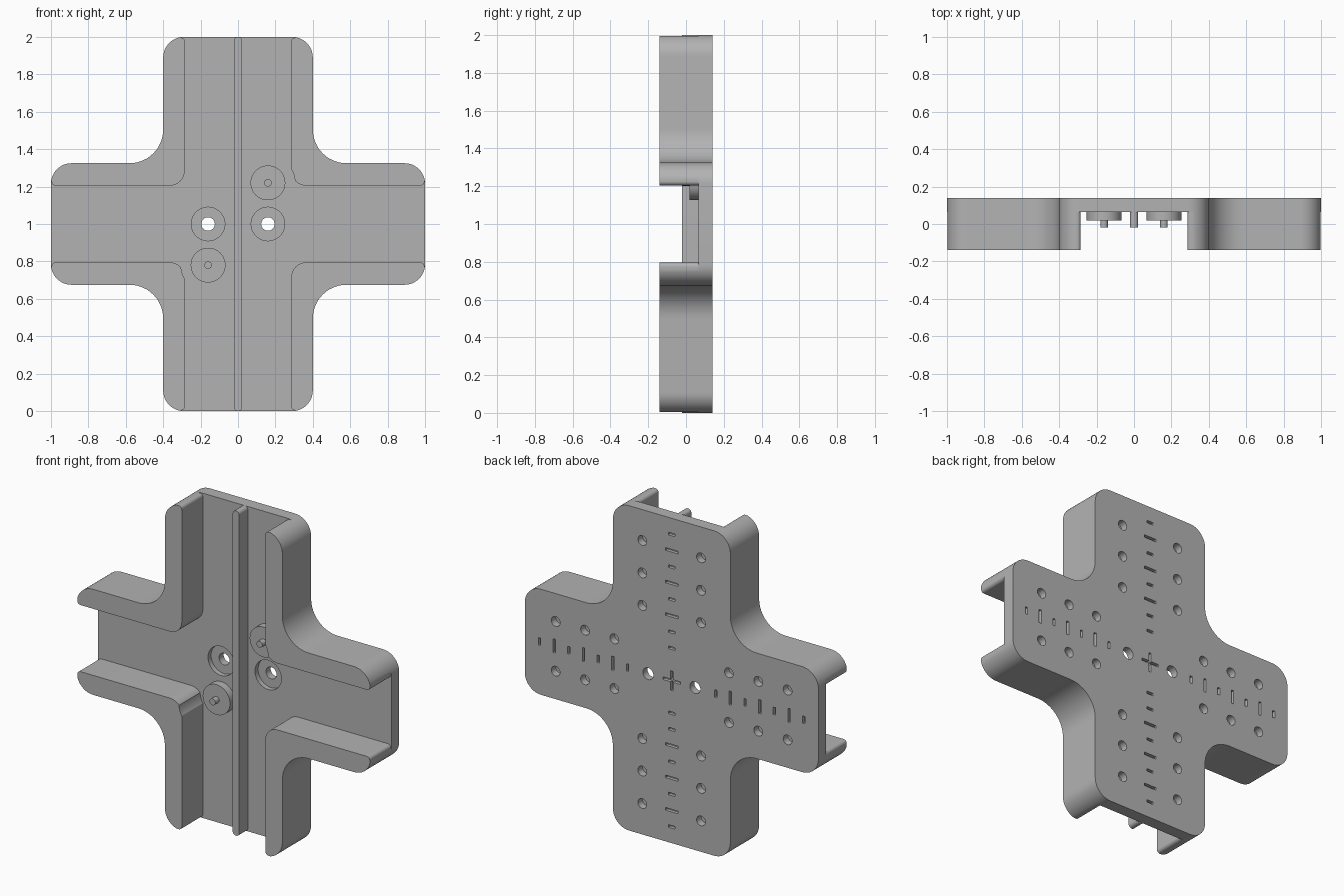
import bpy, bmesh, math
from mathutils import Vector

cube = bpy.data.objects.get("Cube")
if cube:
    bpy.data.objects.remove(cube, do_unlink=True)

FRONT, FLOOR, BACK = -0.14, 0.065, 0.14

grey = bpy.data.materials.new("plain grey")
grey.use_nodes = True
grey.diffuse_color = (0.45, 0.45, 0.45, 1)
grey.node_tree.nodes["Principled BSDF"].inputs["Base Color"].default_value = (0.45, 0.45, 0.45, 1)


def fillet(points, steps=12):
    """Round each (x, z, radius) corner of a closed outline."""
    out = []
    for i, (x, z, r) in enumerate(points):
        p = Vector((x, z))
        if r == 0:
            out.append(p)
            continue
        a = (Vector(points[i - 1][:2]) - p).normalized()
        b = (Vector(points[(i + 1) % len(points)][:2]) - p).normalized()
        half = a.angle(b) / 2
        centre = p + (a + b).normalized() * r / math.sin(half)
        start = p + a * r / math.tan(half) - centre
        end = p + b * r / math.tan(half) - centre
        sweep = start.angle_signed(end)
        for k in range(steps + 1):
            t = -sweep * k / steps
            out.append(centre + Vector((start.x * math.cos(t) - start.y * math.sin(t),
                                        start.x * math.sin(t) + start.y * math.cos(t))))
    return out


def four_way(quarter):
    """Mirror a quarter outline into all four quadrants."""
    out = []
    for sx, sz in ((1, 1), (-1, 1), (-1, -1), (1, -1)):
        part = [(x * sx, z * sz, r) for x, z, r in quarter]
        out += part if sx * sz > 0 else part[::-1]
    return fillet(out)


def circle(x, z, r, n=32):
    return [Vector((x + r * math.cos(math.tau * i / n), z + r * math.sin(math.tau * i / n)))
            for i in range(n)]


def bar(x, z, w, h, r=0.0):
    return fillet([(x + sx * w / 2, z + sz * h / 2, r)
                   for sx, sz in ((1, 1), (-1, 1), (-1, -1), (1, -1))])


def prisms(name, outlines, y0, y1):
    """Extrude outlines along y into one object, with z measured from the centre."""
    bm = bmesh.new()
    for outline in outlines:
        rings = [[bm.verts.new((p.x, y, p.y + 1)) for p in outline] for y in (y0, y1)]
        bm.faces.new(rings[0])
        bm.faces.new(rings[1][::-1])
        n = len(outline)
        for i in range(n):
            j = (i + 1) % n
            bm.faces.new((rings[0][j], rings[0][i], rings[1][i], rings[1][j]))
    bmesh.ops.recalc_face_normals(bm, faces=bm.faces)
    mesh = bpy.data.meshes.new(name)
    bm.to_mesh(mesh)
    bm.free()
    mesh.materials.append(grey)
    obj = bpy.data.objects.new(name, mesh)
    bpy.context.collection.objects.link(obj)
    return obj


def select(obj):
    bpy.ops.object.select_all(action='DESELECT')
    obj.select_set(True)
    bpy.context.view_layer.objects.active = obj


def cut(obj, outlines, y0, y1):
    cutter = prisms("cutter", outlines, y0, y1)
    cutter.hide_render = True
    mod = obj.modifiers.new("cut", 'BOOLEAN')
    mod.operation, mod.solver, mod.object = 'DIFFERENCE', 'EXACT', cutter
    select(obj)
    bpy.ops.object.modifier_apply(modifier=mod.name)
    bpy.data.objects.remove(cutter, do_unlink=True)


# Cross-shaped body
body = prisms("cross_body", [four_way([(1, 0.325, 0.11), (0.4, 0.325, 0.18), (0.4, 1, 0.11)])],
              FRONT, BACK)

# Open channels between the walls, with softened wall ends
channel = [(1.05, 0.3, 0), (0.996, 0.3, 0), (0.996, 0.205, 0.02), (0.285, 0.205, 0.08),
           (0.285, 0.996, 0.02), (0.38, 0.996, 0), (0.38, 1.05, 0)]
cut(body, [four_way(channel)], -0.2, FLOOR)

# Clearance around the bosses
bosses = [(0.16, 0.22), (-0.16, -0.22)]
cut(body, [circle(x, z, 0.145, 64) for x, z in bosses], -0.2, FLOOR)

# Counterbored through holes
cut(body, [circle(s * 0.16, 0, 0.09) for s in (1, -1)], 0, FLOOR + 0.03)
cut(body, [circle(s * 0.16, 0, 0.036) for s in (1, -1)], 0, 0.2)

# Blind holes in the back
holes = []
for sx in (1, -1):
    for sz in (1, -1):
        for d in (0.4, 0.6, 0.8):
            holes += [circle(sx * 0.2, sz * (d + 0.01), 0.03, 20),
                      circle(sx * (d - 0.01), sz * 0.153, 0.03, 20)]
cut(body, holes, BACK - 0.045, 0.2)

# Scale marks and centre cross engraved in the back
W = 0.016
marks = [four_way([(0.06, W / 2, 0), (W / 2, W / 2, 0), (W / 2, 0.06, 0)])]
for s in (1, -1):
    for i in range(2, 10):
        length = 0.045 if i % 2 or i == 2 else 0.085
        marks.append(bar(0, s * i / 10, length, W))
        if i > 2:
            marks.append(bar(s * i / 10, 0, W, length))
cut(body, marks, BACK - 0.02, 0.2)

# Central rib, bosses and pins
parts = [body, prisms("centre_rib", [bar(0, 0, 0.044, 2, 0.021)], -0.02, FLOOR + 0.005)]
for side, (x, z) in zip(("upper", "lower"), bosses):
    parts.append(prisms(side + "_boss", [circle(x, z, 0.093, 48)], 0.018, FLOOR + 0.005))
    parts.append(prisms(side + "_pin", [circle(x, z, 0.02, 24)], -0.02, 0.02))

for part in parts:
    select(part)
    bpy.ops.object.shade_smooth_by_angle(angle=math.radians(30))
